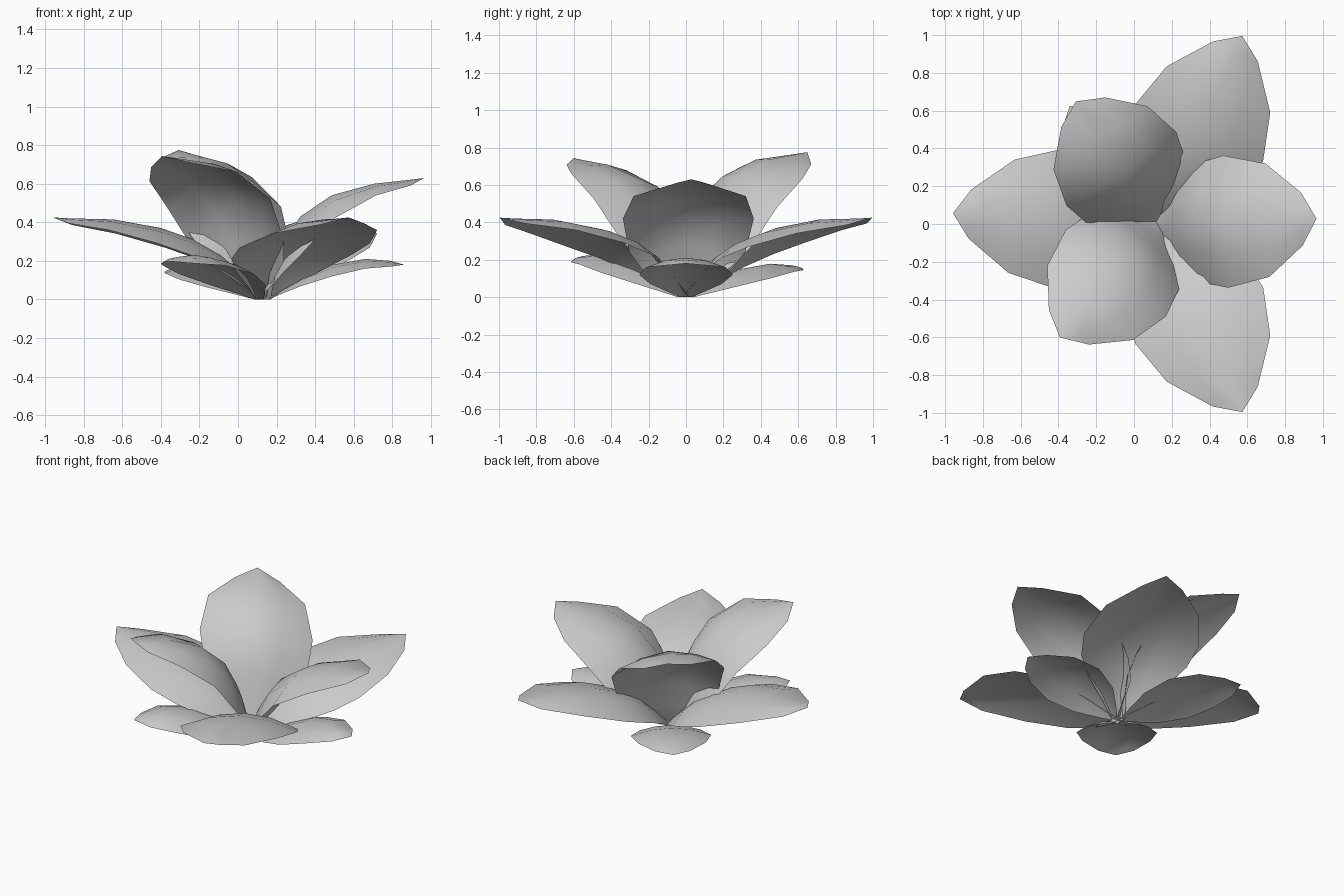
import bpy
import bmesh
from math import cos, sin, radians
from mathutils import Vector

cube = bpy.data.objects.get("Cube")
if cube:
    bpy.data.objects.remove(cube, do_unlink=True)

# One plain petal colour
petal_grey = bpy.data.materials.new("petal_grey")
petal_grey.use_nodes = True
colour = (0.6, 0.6, 0.6, 1.0)
petal_grey.diffuse_color = colour
petal_grey.node_tree.nodes["Principled BSDF"].inputs["Base Color"].default_value = colour

CENTRE = Vector((0.13, 0.0, 0.0))
ACROSS = (-1, -0.5, 0, 0.5, 1)

# Stations along each kind of petal: reach, height, half width, edge droop
INNER = [(-0.06, 0, 0.04, 0), (0.03, 0.15, 0.14, 0.06), (0.08, 0.29, 0.24, 0.14),
         (0.17, 0.43, 0.31, 0.19), (0.34, 0.54, 0.35, 0.12),
         (0.57, 0.6, 0.3, 0.06), (0.76, 0.62, 0.14, 0.03), (0.84, 0.63, 0, 0)]
MIDDLE = [(0.0, 0, 0.04, 0), (0.1, 0.12, 0.13, 0.05), (0.22, 0.23, 0.25, 0.08),
          (0.36, 0.31, 0.34, 0.09), (0.53, 0.37, 0.37, 0.09),
          (0.78, 0.415, 0.3, 0.065), (1.0, 0.42, 0.13, 0.03), (1.09, 0.425, 0, 0)]
LOWER = [(0.03, 0, 0.03, 0), (0.1, 0.05, 0.1, 0.02), (0.2, 0.11, 0.19, 0.04),
         (0.36, 0.18, 0.25, 0.06), (0.53, 0.21, 0.21, 0.05),
         (0.66, 0.2, 0.11, 0.03), (0.73, 0.18, 0, 0)]


def petal(name, stations, angle, start=0.0, reach=1.0, rise=1.0, roll=0.0):
    """Arched sheet swept out from the flower's centre."""
    a = radians(angle)
    along = Vector((cos(a), sin(a), 0))
    side = Vector((-sin(a), cos(a), 0))
    bm = bmesh.new()
    rows = []
    for r, z, half, droop in stations:
        row = []
        for v in ACROSS:
            height = (z - droop * v * v) * rise + roll * half * v
            p = CENTRE + along * (start + r * reach) + side * half * v
            p.z = max(height, 0)
            row.append(bm.verts.new(p))
        rows.append(row)
    for low, high in zip(rows, rows[1:]):
        for i in range(len(ACROSS) - 1):
            bm.faces.new((low[i], high[i], high[i + 1], low[i + 1]))
    # Close the pointed tip
    bmesh.ops.remove_doubles(bm, verts=bm.verts, dist=0.001)
    for face in bm.faces:
        face.smooth = True
        face.normal_update()
        if face.normal.z < 0:
            face.normal_flip()
    mesh = bpy.data.meshes.new(name)
    bm.to_mesh(mesh)
    bm.free()
    mesh.materials.append(petal_grey)
    obj = bpy.data.objects.new(name, mesh)
    bpy.context.collection.objects.link(obj)


# Steep inner ring
petal("inner_petal_left", INNER, 2, 0.03, 0.96)
petal("inner_petal_back", INNER, 124, 0.06, 0.86, 1.23, 0.1)
petal("inner_petal_front", INNER, 229, 0.04, 0.9, 1.18, 0.08)

# Wide middle ring, each petal rolled the same way
for where, angle in (("back", 66), ("right", 177), ("front", -66)):
    petal("middle_petal_" + where, MIDDLE, angle, roll=0.03)

# Small low outer ring
petal("lower_petal_left", LOWER, 0)
petal("lower_petal_back", LOWER, 127, reach=1.07, rise=0.85)
petal("lower_petal_front", LOWER, 231, reach=1.07, rise=1.1)
